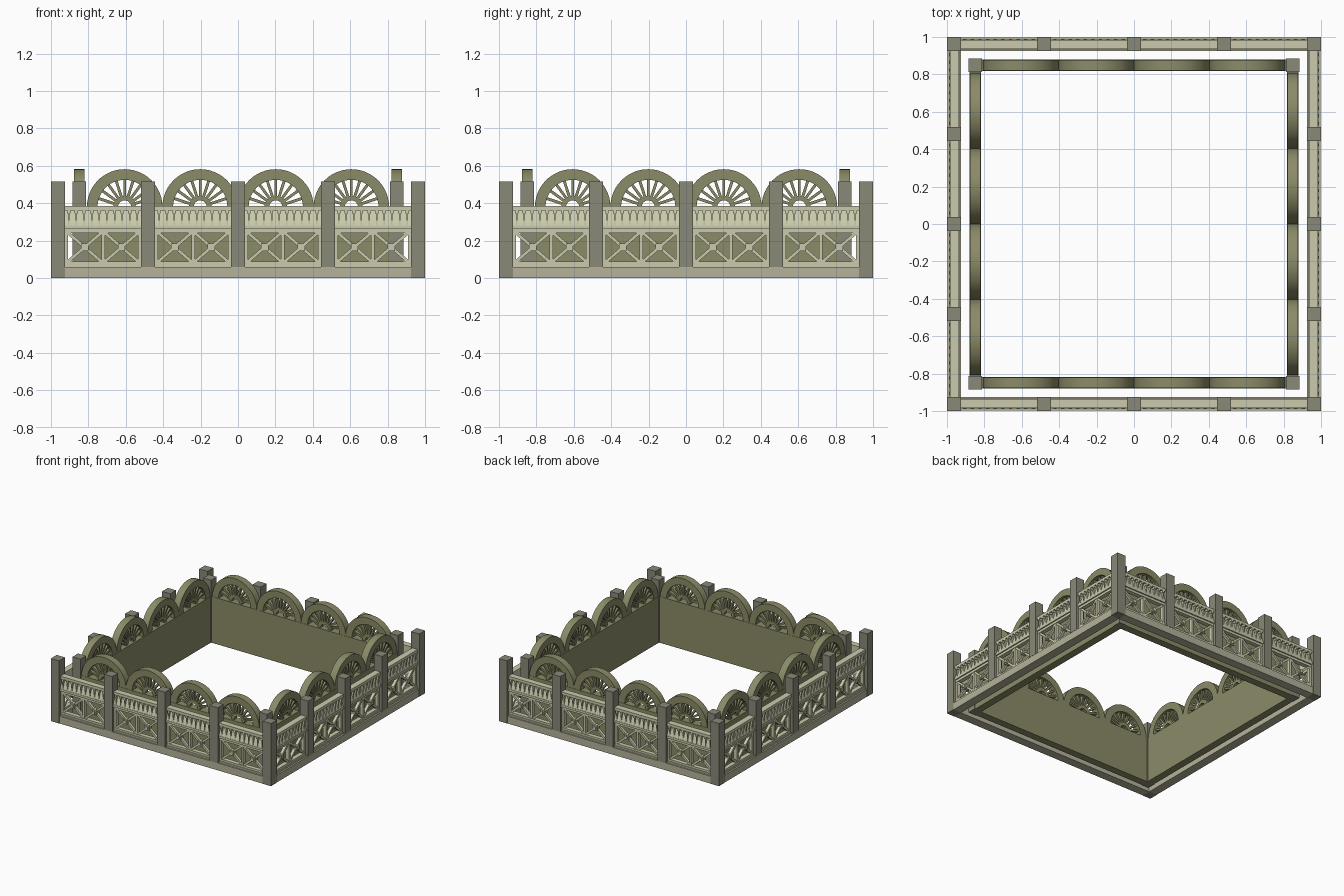
import bpy, bmesh, math
from mathutils import Matrix, Vector

if "Cube" in bpy.data.objects:
    bpy.data.objects.remove(bpy.data.objects["Cube"])


def mat(name, r, g, b):
    m = bpy.data.materials.new(name)
    m.diffuse_color = (r, g, b, 1)
    m.use_nodes = True
    m.node_tree.nodes["Principled BSDF"].inputs["Base Color"].default_value = m.diffuse_color
    return m


GREY = mat("grey_stone", 0.25, 0.25, 0.19)
PALE = mat("pale_stone", 0.60, 0.60, 0.42)
BASE = mat("base_stone", 0.46, 0.45, 0.33)
OLIVE = mat("olive_stone", 0.26, 0.26, 0.14)


def box(bm, x0, x1, y0, y1, z0, z1):
    m = Matrix.Translation(((x0 + x1) / 2, (y0 + y1) / 2, (z0 + z1) / 2))
    bmesh.ops.create_cube(bm, size=1, matrix=m @ Matrix.Diagonal((x1 - x0, y1 - y0, z1 - z0, 1)))


def bar(bm, a, b, width, y0, y1):
    """Straight bar between two (x, z) points."""
    dx, dz = b[0] - a[0], b[1] - a[1]
    m = Matrix.Translation(((a[0] + b[0]) / 2, (y0 + y1) / 2, (a[1] + b[1]) / 2))
    m = m @ Matrix.Rotation(-math.atan2(dz, dx), 4, 'Y')
    bmesh.ops.create_cube(bm, size=1, matrix=m @ Matrix.Diagonal((math.hypot(dx, dz), y1 - y0, width, 1)))


def half_ring(bm, cx, cz, r0, r1, y0, y1, n=24):
    """Half annulus standing on the line z = cz."""
    rows = []
    for i in range(n + 1):
        a = math.pi * i / n
        rows.append([bm.verts.new((cx + r * math.cos(a), y, cz + r * math.sin(a)))
                     for r, y in ((r0, y0), (r1, y0), (r1, y1), (r0, y1))])
    for p, q in zip(rows, rows[1:]):
        for k in range(4):
            bm.faces.new((p[k], p[(k + 1) % 4], q[(k + 1) % 4], q[k]))
    bm.faces.new(rows[0])
    bm.faces.new(rows[-1])


def prism_x(bm, x0, x1, profile):
    """Extrude a (y, z) profile along x."""
    a = [bm.verts.new((x0, y, z)) for y, z in profile]
    b = [bm.verts.new((x1, y, z)) for y, z in profile]
    for i in range(len(a)):
        j = (i + 1) % len(a)
        bm.faces.new((a[i], a[j], b[j], b[i]))
    bm.faces.new(a)
    bm.faces.new(b)


def finish(bm, name, material, smooth=False):
    """Repeat the front side on all four sides and make the object."""
    front = bm.verts[:] + bm.edges[:] + bm.faces[:]
    for k in (1, 2, 3):
        new = bmesh.ops.duplicate(bm, geom=front)["geom"]
        bmesh.ops.rotate(bm, verts=[v for v in new if isinstance(v, bmesh.types.BMVert)],
                         cent=Vector(), matrix=Matrix.Rotation(k * math.pi / 2, 3, 'Z'))
    bmesh.ops.recalc_face_normals(bm, faces=bm.faces[:])
    me = bpy.data.meshes.new(name)
    bm.to_mesh(me)
    bm.free()
    me.materials.append(material)
    ob = bpy.data.objects.new(name, me)
    bpy.context.collection.objects.link(ob)
    if smooth:
        bpy.ops.object.select_all(action='DESELECT')
        ob.select_set(True)
        bpy.context.view_layer.objects.active = ob
        bpy.ops.object.shade_smooth_by_angle(angle=math.radians(30))


W = 0.075
E = 1 - W
BAYS = [(-E, -0.5175), (-0.4425, -0.0375), (0.0375, 0.4425), (0.5175, E)]

# Outer posts: tall corners and shorter ones standing on the plinth
bm = bmesh.new()
box(bm, -1, -E, -1, -E, 0, 0.515)
finish(bm, "corner_posts", GREY)
bm = bmesh.new()
for x in (-0.48, 0, 0.48):
    box(bm, x - W / 2, x + W / 2, -1, -E, 0.06, 0.515)
finish(bm, "middle_posts", GREY)

# Plinth
bm = bmesh.new()
box(bm, -E, E, -0.998, -E, 0, 0.06)
finish(bm, "plinth", BASE)

# Horizontal rails with small mouldings
bm = bmesh.new()
for x0, x1 in BAYS:
    box(bm, x0, x1, -0.985, -0.935, 0.06, 0.072)
    box(bm, x0, x1, -0.978, -0.942, 0.072, 0.088)
    box(bm, x0, x1, -0.978, -0.942, 0.242, 0.262)
    box(bm, x0, x1, -0.988, -0.932, 0.262, 0.280)
finish(bm, "fence_rails", PALE)

# Cross-braced panels, two to a bay
bm = bmesh.new()
ZB, ZT = 0.088, 0.242
for x0, x1 in BAYS:
    xm = (x0 + x1) / 2
    box(bm, x0, x0 + 0.016, -0.975, -0.945, ZB, ZT)
    box(bm, x1 - 0.016, x1, -0.975, -0.945, ZB, ZT)
    box(bm, xm - 0.009, xm + 0.009, -0.975, -0.945, ZB, ZT)
    for a, b in ((x0 + 0.016, xm - 0.009), (xm + 0.009, x1 - 0.016)):
        c, z = (a + b) / 2, (ZB + ZT) / 2
        bar(bm, (a, ZB), (b, ZT), 0.017, -0.972, -0.948)
        bar(bm, (a, ZT), (b, ZB), 0.017, -0.971, -0.949)
        box(bm, c - 0.02, c + 0.02, -0.980, -0.940, z - 0.02, z + 0.02)
        box(bm, c - 0.011, c + 0.011, -0.986, -0.934, z - 0.011, z + 0.011)
finish(bm, "cross_braced_panels", PALE)

# Sloped band above the panels
bm = bmesh.new()
for x0, x1 in BAYS:
    prism_x(bm, x0, x1, [(-0.985, 0.28), (-0.935, 0.28), (-0.935, 0.362), (-0.958, 0.362)])
finish(bm, "sloped_band", PALE)

# Balusters with small caps and the rail over them
bm = bmesh.new()
for x0, x1 in BAYS:
    n = 10
    for i in range(n):
        x = x0 + (i + 0.5) * (x1 - x0) / n
        box(bm, x - 0.004, x + 0.004, -0.984, -0.95, 0.28, 0.362)
        box(bm, x - 0.009, x + 0.009, -0.987, -0.945, 0.345, 0.362)
finish(bm, "balusters", PALE)
bm = bmesh.new()
for x0, x1 in BAYS:
    box(bm, x0, x1, -0.985, -0.935, 0.362, 0.384)
finish(bm, "top_rail", PALE)

# Inner wall with corner posts
bm = bmesh.new()
box(bm, -0.815, 0.815, -0.88, -0.818, 0, 0.38)
finish(bm, "inner_wall", OLIVE)
bm = bmesh.new()
box(bm, -0.885, -0.813, -0.885, -0.813, 0, 0.515)
finish(bm, "inner_corner_posts", GREY)

# Half-round arches along the wall, filled with fans of spokes
arches, fans = bmesh.new(), bmesh.new()
for cx in (-0.606, -0.202, 0.202, 0.606):
    half_ring(arches, cx, 0.38, 0.145, 0.202, -0.878, -0.82)
    half_ring(fans, cx, 0.38, 0.035, 0.06, -0.865, -0.833)
    for k in range(1, 10):
        a = math.pi * k / 10
        c, s = math.cos(a), math.sin(a)
        bar(fans, (cx + 0.05 * c, 0.38 + 0.05 * s), (cx + 0.15 * c, 0.38 + 0.15 * s),
            0.015, -0.862, -0.836)
finish(arches, "arches", OLIVE, True)
finish(fans, "arch_spokes", OLIVE, True)
